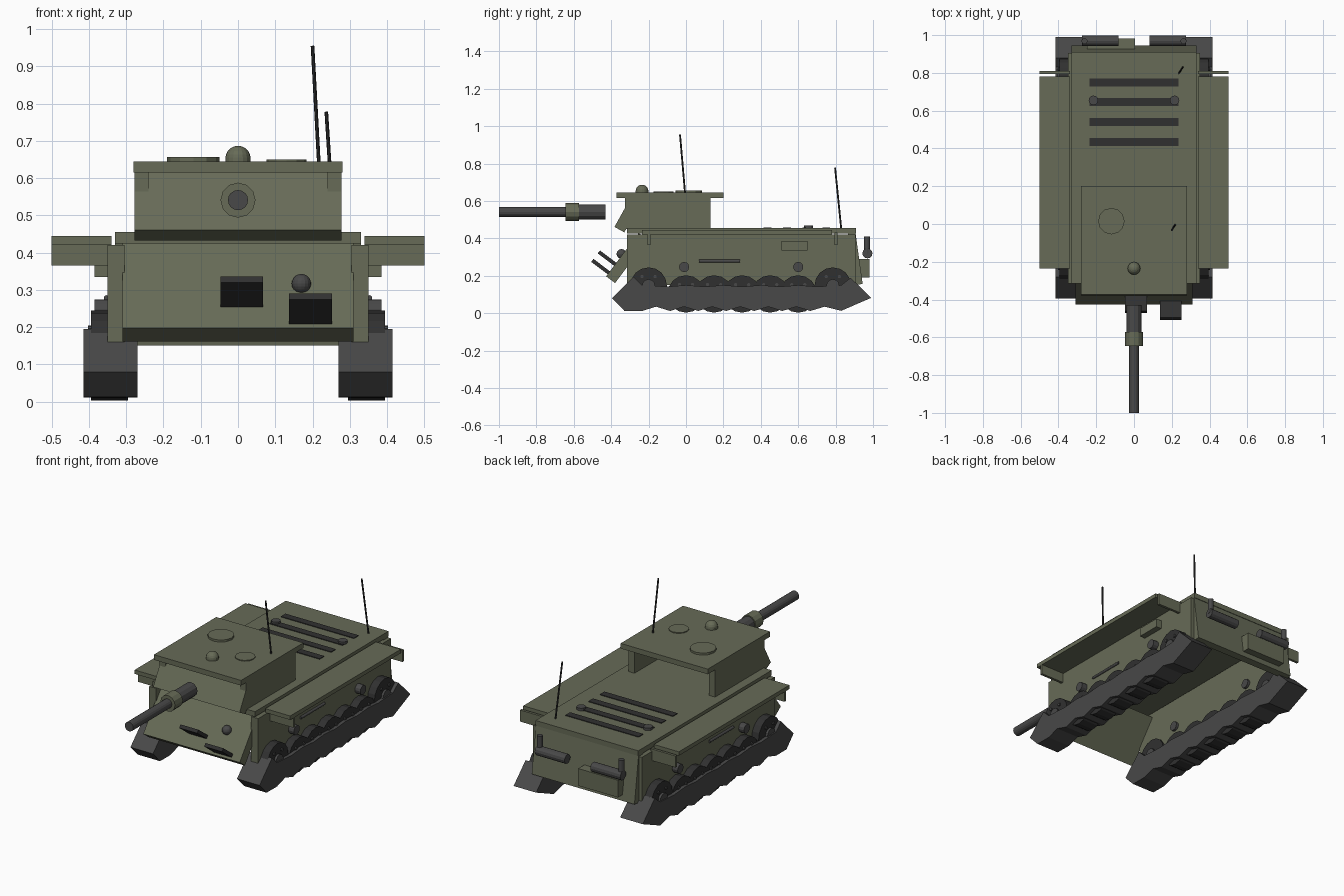
import bpy, bmesh
from math import radians, pi
from mathutils import Vector, Matrix

if "Cube" in bpy.data.objects:
    bpy.data.objects.remove(bpy.data.objects["Cube"])


def material(name, rgb):
    m = bpy.data.materials.new(name)
    m.diffuse_color = (*rgb, 1)
    m.use_nodes = True
    m.node_tree.nodes["Principled BSDF"].inputs["Base Color"].default_value = m.diffuse_color
    return m


OLIVE = material("olive", (0.135, 0.147, 0.095))
STEEL = material("steel", (0.065, 0.065, 0.065))
RUBBER = material("rubber", (0.03, 0.03, 0.03))


def finish(name, bm, mat):
    bmesh.ops.recalc_face_normals(bm, faces=bm.faces)
    me = bpy.data.meshes.new(name)
    bm.to_mesh(me)
    bm.free()
    me.materials.append(mat)
    ob = bpy.data.objects.new(name, me)
    bpy.context.collection.objects.link(ob)
    return ob


def box(name, x, y, z, mat=OLIVE):
    """Box from (min, max) pairs."""
    bm = bmesh.new()
    bmesh.ops.create_cube(bm, size=1)
    for v in bm.verts:
        v.co = [(lo + hi) / 2 + c * (hi - lo) for c, (lo, hi) in zip(v.co, (x, y, z))]
    return finish(name, bm, mat)


def slab(name, centre, size, tilt, mat=OLIVE):
    """Box tilted about x."""
    bm = bmesh.new()
    bmesh.ops.create_cube(bm, size=1)
    bm.transform(Matrix.Translation(centre) @ Matrix.Rotation(radians(tilt), 4, 'X')
                 @ Matrix.Diagonal((*size, 1)))
    return finish(name, bm, mat)


def rod(name, a, b, r, mat=STEEL, sides=12):
    """Cylinder between two points."""
    a, b = Vector(a), Vector(b)
    d = b - a
    bm = bmesh.new()
    bmesh.ops.create_cone(bm, cap_ends=True, segments=sides, radius1=r, radius2=r, depth=d.length)
    bm.transform(Matrix.Translation((a + b) / 2) @ d.to_track_quat('Z', 'Y').to_matrix().to_4x4())
    return finish(name, bm, mat)


def ball(name, c, r, mat, half=False):
    bm = bmesh.new()
    bmesh.ops.create_uvsphere(bm, u_segments=16, v_segments=10, radius=r)
    if half:
        bmesh.ops.bisect_plane(bm, geom=bm.verts[:] + bm.edges[:] + bm.faces[:],
                               plane_co=(0, 0, 0), plane_no=(0, 0, -1), clear_outer=True)
    bm.transform(Matrix.Translation(c))
    return finish(name, bm, mat)


def prism(name, pts, x0, x1, mat):
    """Side profile of (y, z) points extruded along x."""
    bm = bmesh.new()
    f = bm.faces.new([bm.verts.new((x0, y, z)) for y, z in pts])
    ext = bmesh.ops.extrude_face_region(bm, geom=[f])
    for v in ext["geom"]:
        if isinstance(v, bmesh.types.BMVert):
            v.co.x = x1
    return finish(name, bm, mat)


# Hull plates, open underneath
box("deck", (-.33, .33), (-.315, .91), (.425, .455))
slab("glacis", (0, -.316, .295), (.62, .06, .29), -37)
slab("rear_plate", (0, .905, .295), (.66, .04, .285), 8)

# Track outline: pointed ends, rippled top and bottom
track = [(-.395, .08), (-.28, .195), (-.235, .15)]
track += [(-.1 + .1 * i, .15 if i % 2 else .142) for i in range(9)]
track += [(.83, .15), (.88, .19), (.99, .082), (.83, .013)]
track += [(.74 - .075 * i, .035 if i % 2 == 0 else .012) for i in range(14)]
track += [(-.33, .013)]

# Everything paired left and right
for s, side in ((-1, "left"), (1, "right")):
    def X(a, b):
        return (min(s * a, s * b), max(s * a, s * b))

    box(side + "_hull_side", X(.305, .35), (-.315, .905), (.15, .42))
    box(side + "_fender", X(.34, .5), (-.235, .78), (.422, .445))
    box(side + "_fender_front_flap", X(.34, .5), (-.205, -.19), (.365, .43))
    box(side + "_fender_rear_flap", X(.34, .5), (.795, .81), (.365, .432))
    box(side + "_stowage_box", X(.35, .385), (.51, .65), (.335, .385))
    rod(side + "_tool_bar", (s * .352, .07, .278), (s * .352, .29, .278), .008)
    for i, y in enumerate((-.01, .6)):
        rod(f"{side}_side_cap_{i}", (s * .29, y, .247), (s * .385, y, .247), .027)

    prism(side + "_track", track, s * .27, s * .415, STEEL)
    # Wheels with hubs and bolts
    wheels = [(-.2, .147, .098), (.785, .147, .098)]
    wheels += [(.15 * i, .103, .1) for i in range(5)]
    for i, (y, z, r) in enumerate(wheels):
        rod(f"{side}_wheel_{i}", (s * .295, y, z), (s * .395, y, z), r, RUBBER, 16)
        rod(f"{side}_hub_{i}", (s * .28, y, z), (s * .408, y, z), .035, STEEL)
        for j in (-1, 1):
            rod(f"{side}_bolt_{i}_{j}", (s * .39, y + j * .035, z + r * .5),
                (s * .402, y + j * .035, z + r * .5), .009, STEEL, 8)

    # Exhausts
    rod(side + "_muffler", (s * .083, .97, .32), (s * .275, .97, .32), .027)
    rod(side + "_exhaust_pipe", (s * .262, .968, .32), (s * .262, .968, .41), .016)
    rod(side + "_deck_knob", (s * .215, .655, .45), (s * .215, .655, .47), .025)
    # Turret side
    box(side + "_turret_side", X(.24, .278), (-.325, .13), (.45, .62))

box("rear_box", (-.25, .005), (.925, .982), (.19, .29))
for i in range(4):
    y = .435 + .105 * i
    box(f"engine_grille_{i}", (-.235, .235), (y - .021, y + .021), (.45, .459), RUBBER)

# Plates and lamp on the glacis
slab("glacis_plate_upper", (.01, -.42, .293), (.115, .115, .02), -37, RUBBER)
slab("glacis_plate_lower", (.195, -.455, .248), (.115, .115, .02), -37, RUBBER)
ball("headlamp", (.17, -.345, .317), .026, STEEL)

# Turret
slab("turret_front", (0, -.31, .53), (.555, .06, .19), -29)
box("turret_roof", (-.28, .28), (-.372, .2), (.615, .645))
rod("large_hatch", (-.12, .015, .64), (-.12, .015, .657), .07, OLIVE)
rod("small_hatch", (.13, -.12, .64), (.13, -.12, .65), .054, OLIVE)
rod("dome_base", (0, -.235, .64), (0, -.235, .655), .034, OLIVE, 16)
ball("periscope_dome", (0, -.235, .653), .034, OLIVE, True)

# Gun
rod("gun_sleeve", (0, -.43, .541), (0, -.58, .541), .041)
rod("gun_collar", (0, -.573, .541), (0, -.645, .541), .047, OLIVE)
rod("gun_barrel", (0, -.43, .541), (0, -1, .541), .027, STEEL, 16)

# Antennas
rod("turret_antenna", (.217, -.005, .64), (.2, -.032, .955), .005, RUBBER, 8)
rod("hull_antenna", (.258, .83, .45), (.237, .797, .778), .005, RUBBER, 8)
